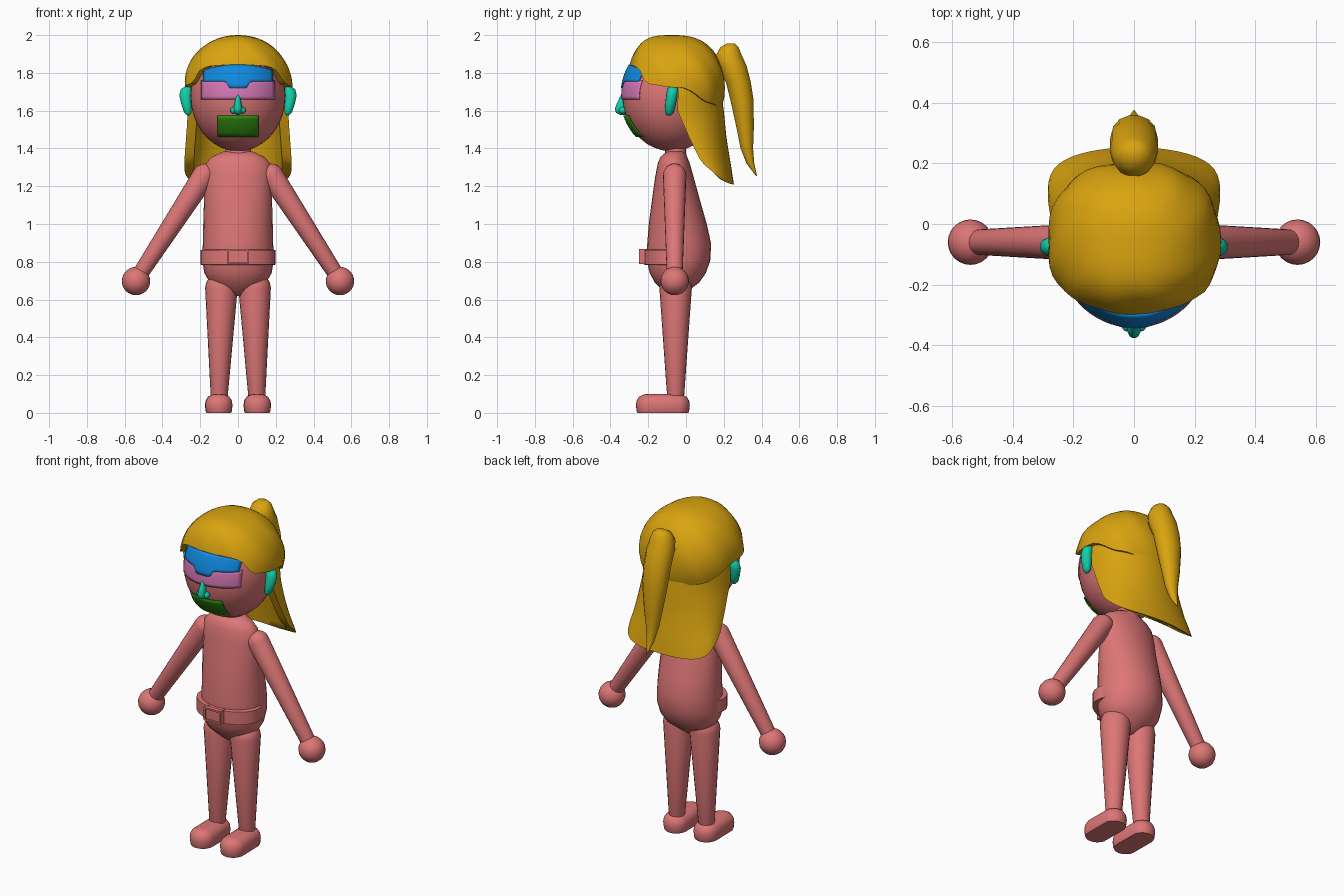
import bpy, bmesh, math
from mathutils import Vector, Matrix

if "Cube" in bpy.data.objects:
    bpy.data.objects.remove(bpy.data.objects["Cube"])

def material(name, r, g, b):
    m = bpy.data.materials.new(name)
    m.diffuse_color = (r, g, b, 1)
    m.use_nodes = True
    m.node_tree.nodes["Principled BSDF"].inputs["Base Color"].default_value = m.diffuse_color
    return m

SKIN = material("skin_rose", .72, .18, .18)
HAIR = material("hair_gold", .70, .37, .005)
TEAL = material("feature_teal", .005, .62, .40)
BLUE = material("brow_blue", .005, .25, .73)
PINK = material("eye_pink", .68, .19, .47)
GREEN = material("mouth_green", .03, .26, .005)

def finish(name, bm, mat, angle=40):
    bmesh.ops.recalc_face_normals(bm, faces=bm.faces)
    me = bpy.data.meshes.new(name)
    bm.to_mesh(me)
    bm.free()
    me.materials.append(mat)
    ob = bpy.data.objects.new(name, me)
    bpy.context.collection.objects.link(ob)
    bpy.ops.object.select_all(action='DESELECT')
    bpy.context.view_layer.objects.active = ob
    ob.select_set(True)
    bpy.ops.object.shade_smooth_by_angle(angle=math.radians(angle))
    return ob

def loft(name, rings, mat, angle=40):
    """Closed skin through rings of equal point count."""
    bm = bmesh.new()
    vs = [[bm.verts.new(p) for p in r] for r in rings]
    n = len(rings[0])
    for a, b in zip(vs, vs[1:]):
        for i in range(n):
            j = (i + 1) % n
            bm.faces.new((a[i], a[j], b[j], b[i]))
    bm.faces.new(vs[0])
    bm.faces.new(vs[-1])
    return finish(name, bm, mat, angle)

def oval(z, rx, y0, y1, x=0, n=28):
    """Horizontal oval from front y0 to back y1."""
    return [(x + rx * math.cos(t), (y0 + y1) / 2 + (y1 - y0) / 2 * math.sin(t), z)
            for t in (2 * math.pi * i / n for i in range(n))]

def ball(name, c, r, mat, tilt=0, seg=24):
    bm = bmesh.new()
    bmesh.ops.create_uvsphere(bm, u_segments=seg, v_segments=seg // 2, radius=1)
    bm.transform(Matrix.Translation(c) @ Matrix.Rotation(tilt, 4, 'Y') @ Matrix.Diagonal((*r, 1)))
    return finish(name, bm, mat, 60)

def limb(name, a, b, ra, rb, mat, n=20):
    """Tapered limb with rounded ends."""
    a, b = Vector(a), Vector(b)
    d = (b - a).normalized()
    side = d.cross(Vector((0, 1, 0))).normalized()
    fwd = side.cross(d)
    stations = [(a, ra, -k) for k in (.98, .85, .6, .3, 0)] + [(b, rb, k) for k in (0, .5, .85)]
    rings = []
    for c, r, k in stations:
        q = r * math.sqrt(1 - k * k)
        rings.append([c + d * r * k + side * q * math.cos(t) + fwd * q * math.sin(t)
                      for t in (2 * math.pi * i / n for i in range(n))])
    return loft(name, rings, mat)

def box(name, x, y0, y1, z0, z1, mat):
    return loft(name, [[(-x, y0, z), (x, y0, z), (x, y1, z), (-x, y1, z)] for z in (z0, z1)], mat)

def lerp(pts, t):
    """Piecewise linear lookup in ascending (t, value) pairs."""
    for (a, p), (b, q) in zip(pts, pts[1:]):
        if t <= b:
            return p + (q - p) * max(0, (t - a) / (b - a))
    return pts[-1][1]

# Head and neck
HC, HR = Vector((0, -.077, 1.68)), Vector((.252, .26, .295))
ball("head", HC, HR, SKIN, seg=36)
loft("neck", [oval(1.32, .085, -.125, .02), oval(1.37, .07, -.11, 0), oval(1.43, .07, -.11, 0)], SKIN)

# Face patches that follow the curve of the head
def patch(name, width, zlo, zhi, lift, mat, nx=24, nz=6):
    bm = bmesh.new()
    grid = []
    for i in range(nx + 1):
        x = width * (2 * i / nx - 1)
        col = []
        for j in range(nz + 1):
            z = zlo(x) + (zhi(x) - zlo(x)) * j / nz
            k = 1 - (x / HR.x) ** 2 - ((z - HC.z) / HR.z) ** 2
            col.append(bm.verts.new((x, HC.y - HR.y * math.sqrt(max(k, .02)) - lift, z)))
        grid.append(col)
    for a, b in zip(grid, grid[1:]):
        for j in range(nz):
            bm.faces.new((a[j], b[j], b[j + 1], a[j + 1]))
    ob = finish(name, bm, mat)
    ob.modifiers.new("thickness", 'SOLIDIFY').thickness = .006
    return ob

patch("eye_band", .195, lambda x: 1.66, lambda x: 1.76, .006, PINK)
patch("brow_band", .185, lambda x: lerp([(0, 1.72), (.045, 1.72), (.065, 1.755), (1, 1.755)], abs(x)),
      lambda x: 1.845 - .9 * x * x, .010, BLUE)
patch("mouth_patch", .105, lambda x: 1.465, lambda x: 1.575, .006, GREEN)

# Nose with nostrils, and ears
loft("nose", [oval(z, r, y0, -.31, n=14) for z, r, y0 in
              ((1.578, .008, -.35), (1.59, .02, -.372), (1.61, .023, -.378),
               (1.64, .018, -.366), (1.67, .013, -.352), (1.692, .005, -.338))], TEAL, 70)
for s in (-1, 1):
    ball("nostril", (s * .025, -.335, 1.602), (.016, .02, .018), TEAL, seg=14)
    ears = [(1.575, .262, .008, -.1, -.08), (1.59, .265, .02, -.112, -.066), (1.63, .272, .027, -.11, -.055),
            (1.68, .278, .033, -.105, -.045), (1.715, .272, .03, -.098, -.043), (1.73, .265, .012, -.085, -.052)]
    loft("ear", [oval(z, r, a, b, s * x, 16) for z, x, r, a, b in ears], TEAL, 70)

# Torso
loft("torso", [oval(*r) for r in (
    (.62, .03, -.09, -.02), (.645, .08, -.12, .01), (.69, .15, -.165, .07), (.74, .178, -.192, .105),
    (.81, .19, -.208, .13), (.90, .186, -.205, .132), (1.0, .184, -.197, .11), (1.13, .18, -.18, .073),
    (1.25, .178, -.163, .04), (1.32, .17, -.15, .02), (1.355, .14, -.135, .005), (1.385, .075, -.1, -.01))],
     SKIN, 60)

# Belt and buckle
loft("belt", [oval(z, r, -.045 - d, .06, n=36) for z, r, d in
              ((.782, .185, .165), (.785, .198, .178), (.862, .198, .178), (.865, .185, .165))], SKIN)
box("buckle", .05, -.24, -.19, .795, .858, SKIN)
for s in (-1, 1):
    loft("buckle_side", [[(s * (.047 + dx), y, z) for dx, y in ((0, -.25), (.01, -.25), (.01, -.2), (0, -.2))]
                         for z in (.787, .868)], SKIN)
box("buckle_top", .05, -.25, -.225, .858, .868, SKIN)
box("buckle_bottom", .05, -.25, -.225, .787, .797, SKIN)

# Arms, hands, legs and feet
for s in (-1, 1):
    limb("arm", (s * .178, -.06, 1.258), (s * .515, -.06, .74), .062, .042, SKIN)
    ball("hand", (s * .54, -.06, .698), (.075, .075, .075), SKIN)
    limb("leg", (s * .088, -.055, .66), (s * .1, -.055, .06), .086, .043, SKIN)
    foot = []
    for z, k in ((0, .9), (.008, .95), (.04, 1), (.065, .95), (.085, .78), (.097, .45), (.1, .2)):
        r, ring = .073 * k, []
        for i in range(24):
            t = 2 * math.pi * i / 24
            cy = -.053 if math.sin(t) > 0 else -.192
            ring.append((s * .102 + r * math.cos(t), cy + r * math.sin(t), z))
        foot.append(ring)
    loft("foot", foot, SKIN, 50)

# Hair cap: rounded dome with a fringe that drops in front of the ears
EDGE = [(0, 1.845), (35, 1.835), (45, 1.81), (56, 1.745), (85, 1.725), (100, 1.72), (125, 1.65), (180, 1.6)]
def cap_point(a, phi, shrink=1):
    c, sa, ca = math.cos(phi), math.sin(a), math.cos(a)
    wave = 1 + .012 * math.sin(9 * a + 5 * phi) * c
    x = .285 * math.copysign(abs(sa) ** .85, sa) * c ** .95
    y = -(.25 if ca > 0 else .265) * math.copysign(abs(ca) ** .85, ca) * c ** (.55 if ca > 0 else .8)
    return Vector((x * wave * shrink, -.06 + y * wave * shrink, 1.73 + .27 * math.sin(phi)))

N, ROWS = 48, 14
rings = []
for j in range(ROWS + 2):
    ring = []
    for i in range(N):
        a = 2 * math.pi * i / N
        deg = abs((math.degrees(a) + 180) % 360 - 180)
        low = math.asin(max(-.9, (lerp(EDGE, deg) - 1.73) / .27))
        t = min(j, ROWS) / ROWS
        ring.append(cap_point(a, 1.53 + (low - 1.53) * t, .8 if j > ROWS else 1))
    rings.append(ring)
loft("hair_cap", rings, HAIR, 50)

# Long hair hanging behind the head
WIDTH = [(1.2, .288), (1.35, .283), (1.55, .268), (1.7, .268), (1.82, .24)]
FRONT = [(1.2, .16), (1.3, .11), (1.34, .075), (1.45, .02), (1.6, -.045), (1.82, -.04)]
BACK = [(1.2, .255), (1.3, .24), (1.45, .215), (1.6, .2), (1.82, .17)]
rings = []
for j in range(15):
    ring = []
    for inner in (0, .05):
        row = []
        for i in range(25):
            u = i / 12 - 1
            th = u * math.pi / 2
            bottom = 1.21 + .10 * u ** 4 + inner * .4
            z = 1.82 + (bottom - 1.82) * j / 14
            w, f, b = lerp(WIDTH, z) - inner, lerp(FRONT, z), lerp(BACK, z) - inner
            row.append((w * math.sin(th), f + (b - f) * math.cos(th), z))
        ring += row[::-1] if inner else row
    rings.append(ring)
loft("back_hair", rings, HAIR, 50)

# Ponytail
loft("ponytail", [oval(*r, n=14) for r in (
    (1.955, .03, .215, .26), (1.935, .055, .18, .28), (1.89, .072, .155, .298), (1.84, .08, .165, .322),
    (1.75, .08, .21, .345), (1.65, .075, .235, .36), (1.5, .055, .268, .36), (1.4, .038, .288, .356),
    (1.32, .022, .32, .362), (1.255, .003, .37, .376))], HAIR, 60)
